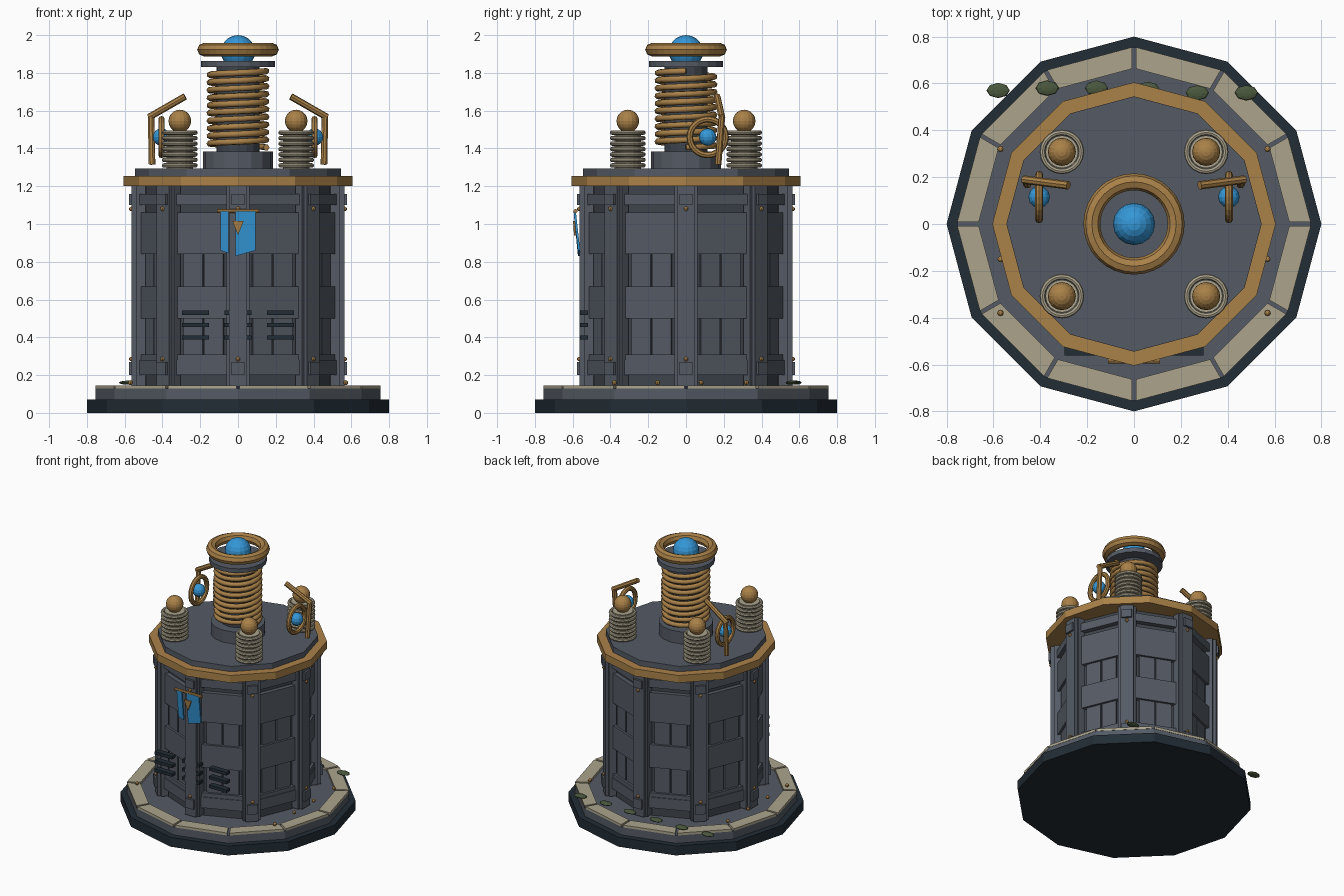
import bpy, bmesh
from math import pi, sin, cos, radians
from mathutils import Vector

cube = bpy.data.objects.get("Cube")
if cube:
    bpy.data.objects.remove(cube, do_unlink=True)


def material(name, rgb):
    m = bpy.data.materials.new(name)
    m.use_nodes = True
    m.diffuse_color = (*rgb, 1)
    m.node_tree.nodes["Principled BSDF"].inputs["Base Color"].default_value = (*rgb, 1)
    return m


DARK = material("dark_iron", (.016, .026, .036))
SLATE = material("slate", (.09, .105, .13))
WALL = material("shaded_slate", (.05, .06, .075))
COPPER = material("copper", (.40, .22, .065))
STONE = material("pale_stone", (.41, .37, .265))
BLUE = material("glowing_blue", (.035, .31, .68))
LEAF = material("olive_leaf", (.07, .10, .048))


def finish(name, mat):
    o = bpy.context.object
    o.name = name
    o.data.materials.append(mat)
    return o


def prism(name, mat, n, r, z0, z1, x=0, y=0):
    bpy.ops.mesh.primitive_cylinder_add(vertices=n, radius=r, depth=z1 - z0,
                                        location=(x, y, (z0 + z1) / 2))
    return finish(name, mat)


def box(name, mat, loc, size, angle=0):
    bpy.ops.mesh.primitive_cube_add(size=1, location=loc, rotation=(0, 0, angle))
    o = finish(name, mat)
    o.scale = size
    return o


def radial_box(name, mat, angle, r, side, z0, z1, depth, width):
    # r is the distance of the outer surface from the axis
    m = r - depth / 2
    loc = (m * cos(angle) - side * sin(angle), m * sin(angle) + side * cos(angle), (z0 + z1) / 2)
    return box(name, mat, loc, (depth, width, z1 - z0), angle)


def ball(name, mat, loc, r, seg=16, scale=(1, 1, 1)):
    bpy.ops.mesh.primitive_uv_sphere_add(segments=seg, ring_count=seg // 2 + 2, radius=r, location=loc)
    o = finish(name, mat)
    o.scale = scale
    return o


def ring(name, mat, loc, major, minor, rot=(0, 0, 0), seg=28):
    bpy.ops.mesh.primitive_torus_add(major_radius=major, minor_radius=minor, major_segments=seg,
                                     minor_segments=8, location=loc, rotation=rot)
    return finish(name, mat)


def rod(name, mat, a, b, r):
    a, b = Vector(a), Vector(b)
    bpy.ops.mesh.primitive_cylinder_add(vertices=8, radius=r, depth=(b - a).length, location=(a + b) / 2)
    o = finish(name, mat)
    o.rotation_euler = (b - a).to_track_quat('Z', 'Y').to_euler()
    return o


def prism_from_outline(name, mat, points, offset):
    # extrudes a flat outline along an offset
    bm = bmesh.new()
    f = bm.faces.new([bm.verts.new(p) for p in points])
    g = bmesh.ops.extrude_face_region(bm, geom=[f])["geom"]
    bmesh.ops.translate(bm, vec=offset, verts=[v for v in g if isinstance(v, bmesh.types.BMVert)])
    bmesh.ops.recalc_face_normals(bm, faces=bm.faces)
    me = bpy.data.meshes.new(name)
    bm.to_mesh(me)
    bm.free()
    me.materials.append(mat)
    o = bpy.data.objects.new(name, me)
    bpy.context.collection.objects.link(o)
    return o


# Stepped base with a rim of stone tiles
prism("base", DARK, 12, .8, 0, .07)
prism("base_step", SLATE, 12, .755, .07, .128)
for k in range(12):
    a, b = radians(30 * k), radians(30 * k + 30)
    pts = []
    for r, ang, s in ((.757, a, 1), (.757, b, -1), (.665, b, -1), (.665, a, 1)):
        along = Vector((cos(b) - cos(a), sin(b) - sin(a), 0)).normalized()
        pts.append(Vector((r * cos(ang), r * sin(ang), .128)) + along * .008 * s)
    prism_from_outline("rim_tile", STONE, pts, (0, 0, .018))

# Eight-sided body
prism("wall", WALL, 8, .505, .12, 1.21)
for z0, z1 in ((.2, .28), (1.1, 1.16)):
    prism("wall_rail", SLATE, 8, .545, z0, z1)
for k in range(8):
    f = radians(45 * k + 22.5)
    for z0, z1 in ((.28, .31), (.5, .67), (.84, 1.06)):
        radial_box("wall_band", SLATE, f, .498, 0, z0, z1, .05, .33)
    for z0, z1 in ((.31, .5), (.67, .84)):
        for s in (-1, 1):
            radial_box("window_panel", SLATE, f, .482, s * .059, z0, z1, .03, .108)
            radial_box("window_jamb", SLATE, f, .498, s * .158, z0, z1, .05, .03)
    p = radians(45 * k)
    radial_box("pillar", SLATE, p, .563, 0, .14, 1.2, .08, .092)
    for s in (-1, 1):
        radial_box("pillar_flange", SLATE, p, .54, s * .05, .14, 1.2, .05, .02)
    for z0, z1 in ((.2, .27), (1.1, 1.16)):
        radial_box("pillar_clamp", SLATE, p, .578, 0, z0, z1, .09, .07)
    for z in (.285, 1.08):
        ball("pillar_bolt", COPPER, (.565 * cos(p), .565 * sin(p), z), .012, 8)

# Roof
prism("copper_trim", COPPER, 12, .605, 1.2, 1.255)
prism("roof", SLATE, 12, .545, 1.25, 1.295)

# Central coil tower
prism("tower_foot", SLATE, 16, .185, 1.29, 1.385)
prism("tower_core", WALL, 16, .115, 1.38, 1.84)
curve = bpy.data.curves.new("coil", 'CURVE')
curve.dimensions = '3D'
curve.bevel_depth = .017
curve.bevel_resolution = 1
curve.use_fill_caps = True
turns, steps = 10, 20
spline = curve.splines.new('POLY')
spline.points.add(turns * steps)
for i, pt in enumerate(spline.points):
    t = 2 * pi * i / steps
    pt.co = (.15 * cos(t), .15 * sin(t), 1.405 + .405 * i / (turns * steps), 1)
curve.materials.append(COPPER)
bpy.context.collection.objects.link(bpy.data.objects.new("coil", curve))
prism("tower_plate", SLATE, 20, .195, 1.83, 1.862)
ring("crown_ring", COPPER, (0, 0, 1.923), .18, .036, seg=32)
ball("crown_orb", BLUE, (0, 0, 1.91), .09)

# Four insulators
for x in (-.308, .308):
    for y in (-.308, .308):
        prism("insulator_core", STONE, 16, .07, 1.29, 1.495, x, y)
        for i in range(7):
            ring("insulator_disc", STONE, (x, y, 1.31 + .029 * i), .083, .012, seg=20)
        ball("insulator_knob", COPPER, (x, y, 1.545), .06)

# Pair of ringed lamps with bent brackets
for s in (-1, 1):
    ring("lamp_ring", COPPER, (s * .405, .115, 1.46), .095, .017, (0, pi / 2, 0), 24)
    ball("lamp_orb", BLUE, (s * .405, .115, 1.46), .046, 12)
    rod("lamp_post", COPPER, (s * .455, .17, 1.315), (s * .46, .19, 1.57), .018)
    rod("lamp_arm", COPPER, (s * .472, .19, 1.565), (s * .28, .165, 1.675), .018)

# Front banner in two strips with a pointed badge
rod("banner_rod", COPPER, (-.112, -.585, 1.068), (.112, -.585, 1.068), .011)
for x0, x1, zl, zr in ((-.092, -.05, .86, .845), (-.012, .092, .83, .86)):
    prism_from_outline("banner_strip", BLUE,
                       [(x0, -.595, 1.065), (x1, -.595, 1.065), (x1, -.572, zr), (x0, -.572, zl)],
                       (0, .012, 0))
prism_from_outline("banner_badge", COPPER, [(-.03, -.598, 1.015), (.03, -.598, 1.015), (0, -.593, .94)],
                   (0, .012, 0))

# Front vents
for x in (-.225, 0, .225):
    for z in (.4, .465, .53):
        box("vent_slat", DARK, (x, -.54, z), (.145, .042, .022))

# Floor bolts and leaves
for s in (-1, 1):
    for y in (-.38, -.15, .08, .32):
        ball("floor_bolt", COPPER, (s * .57, y, .16), .013, 8)
for x, y in ((-.58, .57), (-.37, .58), (-.16, .58), (.06, .575), (.27, .56), (.48, .56)):
    ball("leaf", LEAF, (x, y, .16), .05, 8, (1, .65, .22))
